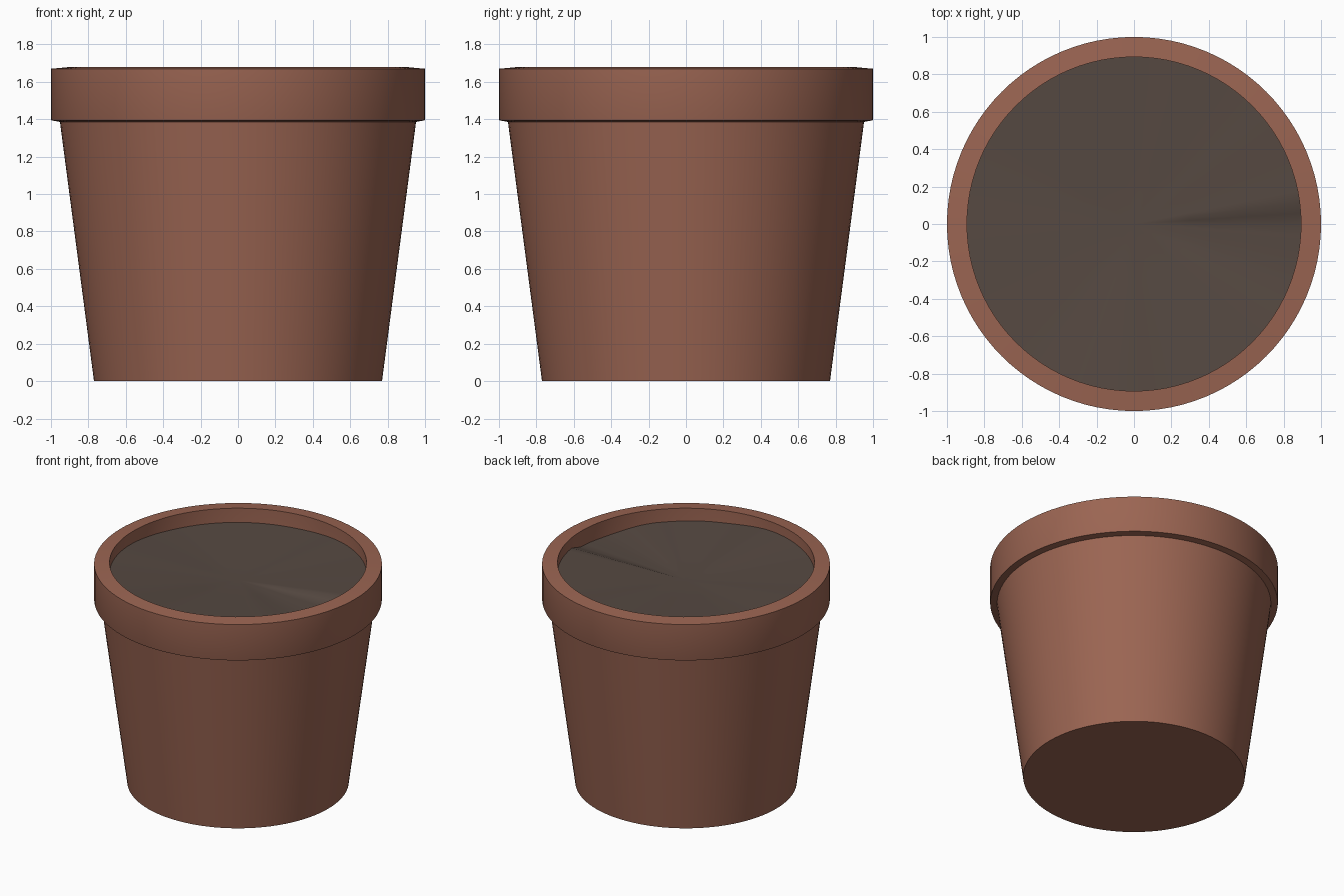
import bpy, bmesh, math

if "Cube" in bpy.data.objects:
    bpy.data.objects.remove(bpy.data.objects["Cube"])

SEG = 96


def material(name, rgb):
    m = bpy.data.materials.new(name)
    m.diffuse_color = (*rgb, 1)
    m.use_nodes = True
    m.node_tree.nodes["Principled BSDF"].inputs["Base Color"].default_value = m.diffuse_color
    return m


def make_object(name, bm, mat, angle):
    bmesh.ops.recalc_face_normals(bm, faces=bm.faces)
    me = bpy.data.meshes.new(name)
    bm.to_mesh(me)
    bm.free()
    me.materials.append(mat)
    ob = bpy.data.objects.new(name, me)
    bpy.context.collection.objects.link(ob)
    bpy.ops.object.select_all(action='DESELECT')
    ob.select_set(True)
    bpy.context.view_layer.objects.active = ob
    bpy.ops.object.shade_smooth_by_angle(angle=math.radians(angle))
    return ob


def ring(bm, r, z):
    # z may be a number or a function of the angle
    out = []
    for i in range(SEG):
        a = 2 * math.pi * i / SEG
        h = z(math.degrees(a)) if callable(z) else z
        out.append(bm.verts.new((r * math.cos(a), r * math.sin(a), h)))
    return out


def bridge(bm, a, b):
    for i in range(SEG):
        j = (i + 1) % SEG
        bm.faces.new((a[i], a[j], b[j], b[i]))


terracotta = material("terracotta", (0.328, 0.130, 0.085))
earth = material("dark_earth", (0.093, 0.067, 0.054))

# Pot: one closed lathe, tapered wall, overhanging rim, hollow inside
profile = [(0.77, 0), (0.952, 1.386), (0.998, 1.394), (1.0, 1.40),
           (1.0, 1.67), (0.893, 1.68), (0.893, 1.42), (0.70, 0.12)]
bm = bmesh.new()
rings = [ring(bm, r, z) for r, z in profile]
for a, b in zip(rings, rings[1:]):
    bridge(bm, a, b)
bm.faces.new(rings[0])
bm.faces.new(rings[-1])
make_object("pot", bm, terracotta, 30)

# Soil: uneven fan, (angle, height) pairs around its edge
EDGE = [(0, 1.56), (8, 1.60), (30, 1.60), (63, 1.59), (101, 1.57), (148, 1.572),
        (197, 1.595), (230, 1.60), (261, 1.61), (290, 1.585), (318, 1.58),
        (345, 1.555), (360, 1.56)]
CENTRE = 1.545


def edge_height(deg):
    for (a0, h0), (a1, h1) in zip(EDGE, EDGE[1:]):
        if a0 <= deg <= a1:
            t = (deg - a0) / (a1 - a0)
            t = t * t * (3 - 2 * t)
            return h0 + (h1 - h0) * t
    return EDGE[0][1]


bm = bmesh.new()
steps = [0.893, 0.6, 0.3]
soil = [ring(bm, r, lambda d, k=r / 0.893: CENTRE + (edge_height(d) - CENTRE) * k)
        for r in steps]
for a, b in zip(soil, soil[1:]):
    bridge(bm, a, b)
mid = bm.verts.new((0, 0, CENTRE))
for i in range(SEG):
    bm.faces.new((soil[-1][i], soil[-1][(i + 1) % SEG], mid))
if sum(f.normal.z for f in bm.faces) < 0:
    bmesh.ops.reverse_faces(bm, faces=bm.faces)
ob = make_object("soil", bm, earth, 40)
# open sheet: make sure it faces up
if sum(p.normal.z for p in ob.data.polygons) < 0:
    ob.data.flip_normals()
